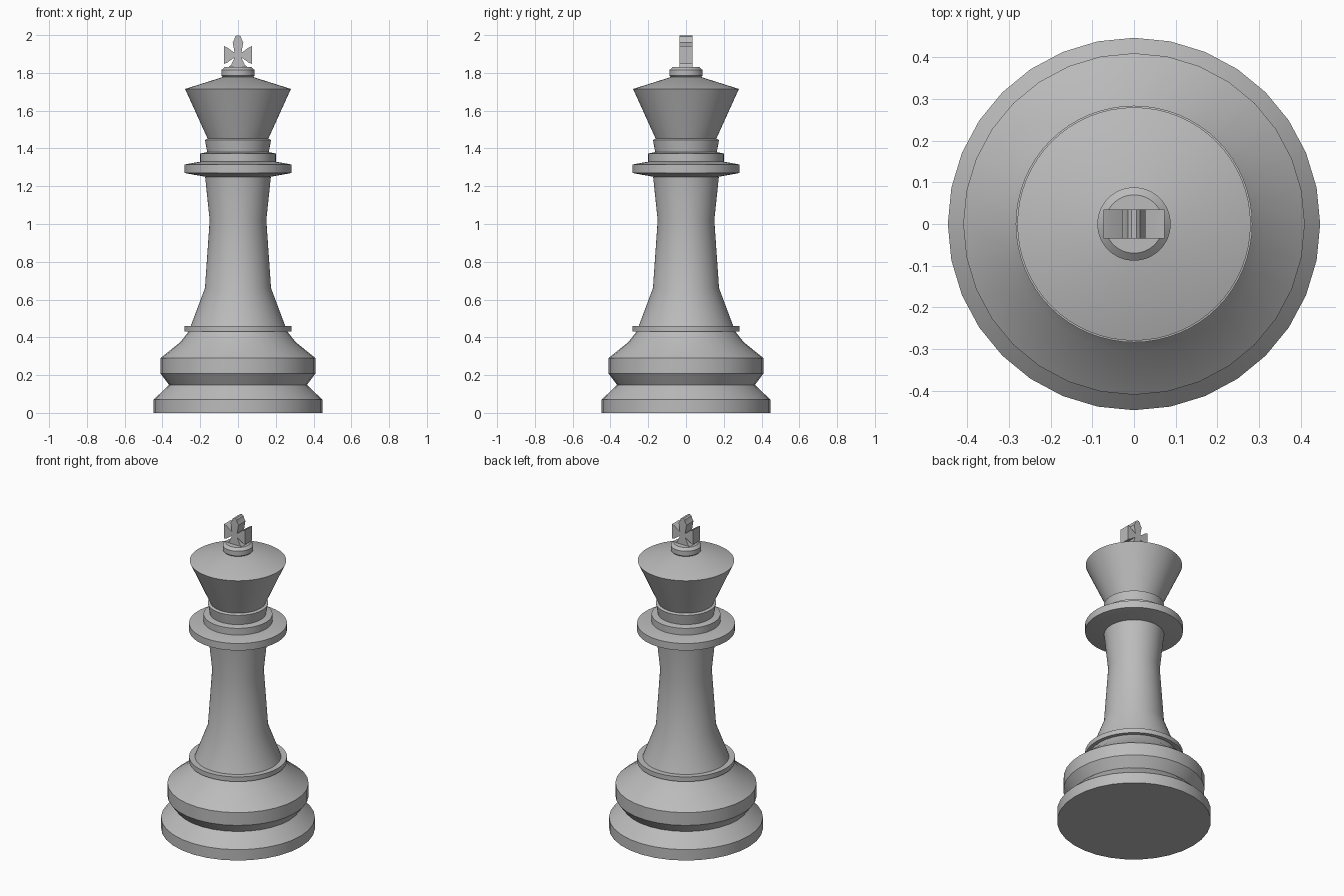
import bpy, bmesh, math

cube = bpy.data.objects.get("Cube")
if cube:
    bpy.data.objects.remove(cube, do_unlink=True)

grey = bpy.data.materials.new("plain grey")
grey.use_nodes = True
GREY = (0.5, 0.5, 0.5, 1)
grey.diffuse_color = GREY
grey.node_tree.nodes["Principled BSDF"].inputs["Base Color"].default_value = GREY


def finish(name, bm):
    bmesh.ops.recalc_face_normals(bm, faces=bm.faces)
    mesh = bpy.data.meshes.new(name)
    bm.to_mesh(mesh)
    bm.free()
    mesh.materials.append(grey)
    obj = bpy.data.objects.new(name, mesh)
    bpy.context.collection.objects.link(obj)
    bpy.ops.object.select_all(action='DESELECT')
    obj.select_set(True)
    bpy.context.view_layer.objects.active = obj
    bpy.ops.object.shade_smooth_by_angle(angle=math.radians(30))
    return obj


def lathe(name, profile, sides):
    """Turn a (radius, height) profile around z and cap both ends."""
    bm = bmesh.new()
    rings = []
    for r, z in profile:
        rings.append([bm.verts.new((r * math.cos(i * math.tau / sides),
                                    r * math.sin(i * math.tau / sides), z))
                      for i in range(sides)])
    for low, high in zip(rings, rings[1:]):
        for i in range(sides):
            j = (i + 1) % sides
            bm.faces.new((low[i], low[j], high[j], high[i]))
    bm.faces.new(rings[0][::-1])
    bm.faces.new(rings[-1])
    return finish(name, bm)


# Stepped foot and the collar above it
lathe("base", [(.447, 0), (.447, .07), (.365, .148), (.41, .208), (.41, .29),
               (.305, .375), (.262, .43)], 32)
lathe("base_collar", [(.284, .43), (.284, .46)], 64)

# Waisted column
lathe("column", [(.25, .46), (.175, .66), (.15, 1.02), (.174, 1.25)], 64)

# Wide disc with the smaller ring and neck on top
lathe("neck_disc", [(.172, 1.25), (.284, 1.27), (.284, 1.315), (.2, 1.33)], 64)
lathe("neck_ring", [(.2, 1.33), (.2, 1.373), (.165, 1.38)], 64)
lathe("neck", [(.162, 1.375), (.175, 1.445), (.16, 1.452)], 64)

# Flared crown with a shallow cone lid and a button
lathe("crown", [(.16, 1.45), (.28, 1.715), (.08, 1.778)], 64)
lathe("crown_button", [(.078, 1.775), (.088, 1.785), (.088, 1.815), (.07, 1.83)], 64)

# Flared cross: right half outline from the foot up to the tip, then mirrored
half = [(.052, 1.83), (.036, 1.842), (.018, 1.882), (.056, 1.855), (.073, 1.848),
        (.073, 1.942), (.056, 1.934), (.018, 1.906), (.028, 1.962),
        (.02, 1.975), (.015, 1.992), (.006, 1.999)]
outline = half + [(-x, z) for x, z in reversed(half)]
bm = bmesh.new()
front = bm.faces.new([bm.verts.new((x, -.035, z)) for x, z in outline])
extruded = bmesh.ops.extrude_face_region(bm, geom=[front], use_keep_orig=True)
back = [v for v in extruded["geom"] if isinstance(v, bmesh.types.BMVert)]
bmesh.ops.translate(bm, verts=back, vec=(0, .07, 0))
finish("cross", bm)
